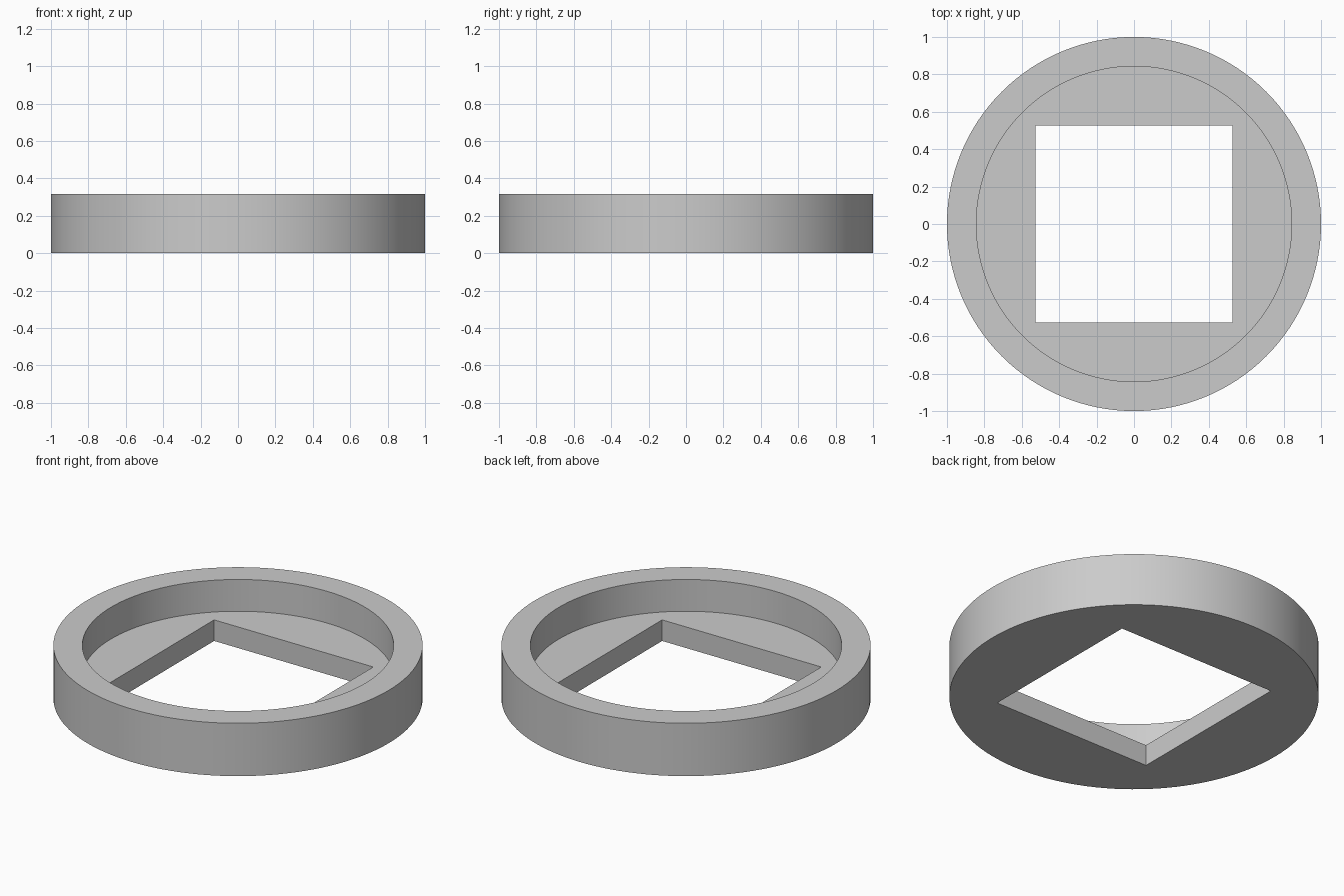
import bpy
import math

if "Cube" in bpy.data.objects:
    bpy.data.objects.remove(bpy.data.objects["Cube"], do_unlink=True)

HEIGHT, FLOOR = 0.316, 0.126
OUTER, INNER, HOLE = 1.0, 0.843, 1.052

grey = bpy.data.materials.new("light_grey")
grey.use_nodes = True
colour = (0.6, 0.6, 0.6, 1)
grey.diffuse_color = colour
grey.node_tree.nodes["Principled BSDF"].inputs["Base Color"].default_value = colour


def cylinder(name, radius, bottom, top):
    bpy.ops.mesh.primitive_cylinder_add(vertices=128, radius=radius, depth=top - bottom,
                                        location=(0, 0, (bottom + top) / 2))
    obj = bpy.context.object
    obj.name = name
    obj.data.materials.append(grey)
    return obj


# Round body, shallow recess and square opening
ring = cylinder("round_frame", OUTER, 0, HEIGHT)
recess = cylinder("recess_cutter", INNER, FLOOR, HEIGHT + 0.2)
bpy.ops.mesh.primitive_cube_add(size=1, location=(0, 0, FLOOR / 2))
opening = bpy.context.object
opening.name = "opening_cutter"
opening.scale = (HOLE, HOLE, 1)
opening.data.materials.append(grey)

# Cut the body, then discard the cutters
bpy.ops.object.select_all(action="DESELECT")
ring.select_set(True)
bpy.context.view_layer.objects.active = ring
for cutter in (recess, opening):
    cutter.hide_render = True
    cut = ring.modifiers.new(cutter.name, "BOOLEAN")
    cut.operation = "DIFFERENCE"
    cut.solver = "EXACT"
    cut.object = cutter
    bpy.ops.object.modifier_apply(modifier=cut.name)
    bpy.data.objects.remove(cutter, do_unlink=True)

bpy.ops.object.shade_smooth_by_angle(angle=math.radians(30))
